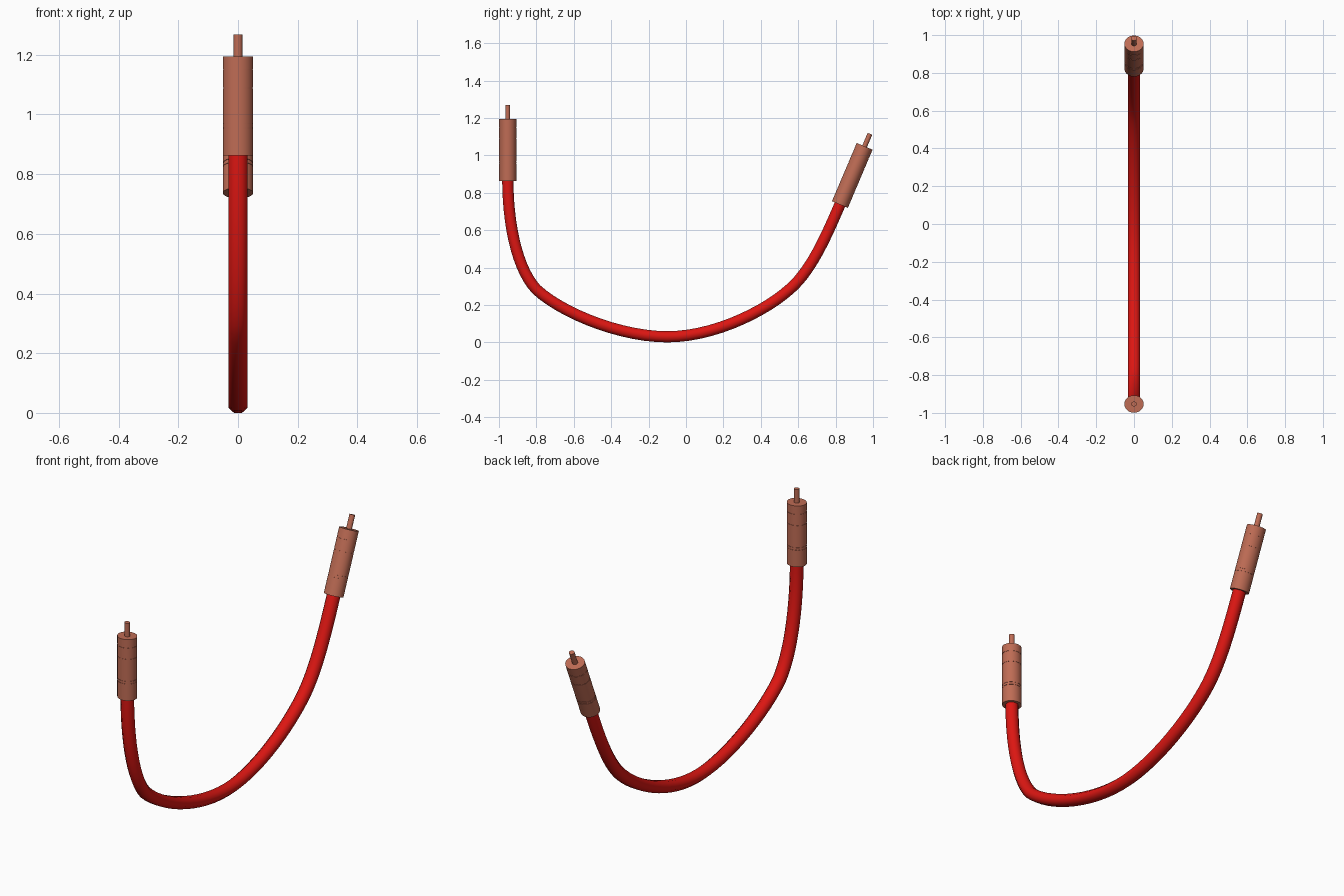
import bpy, bmesh, math
from mathutils import Vector
from mathutils.geometry import interpolate_bezier

if "Cube" in bpy.data.objects:
    bpy.data.objects.remove(bpy.data.objects["Cube"])


def material(name, rgb):
    m = bpy.data.materials.new(name)
    m.diffuse_color = (*rgb, 1)
    m.use_nodes = True
    m.node_tree.nodes["Principled BSDF"].inputs["Base Color"].default_value = m.diffuse_color
    return m


RED = material("red_rubber", (0.72, 0.008, 0.006))
COPPER = material("copper", (0.52, 0.15, 0.09))
X = Vector((1, 0, 0))


def loft(name, rings, sides, mat, angle):
    """Skin elliptical rings (centre, axis, x radius, in-plane radius) lying along the YZ plane."""
    bm = bmesh.new()
    loops = []
    for centre, axis, rx, rp in rings:
        side = axis.normalized().cross(X)
        loops.append([bm.verts.new(centre + X * rx * math.cos(a) + side * rp * math.sin(a))
                      for a in [(i + 0.5) * math.tau / sides for i in range(sides)]])
    for a, b in zip(loops, loops[1:]):
        for i in range(sides):
            j = (i + 1) % sides
            bm.faces.new((a[i], a[j], b[j], b[i]))
    bm.faces.new(loops[0])
    bm.faces.new(loops[-1])
    bmesh.ops.recalc_face_normals(bm, faces=bm.faces)
    mesh = bpy.data.meshes.new(name)
    bm.to_mesh(mesh)
    bm.free()
    mesh.materials.append(mat)
    ob = bpy.data.objects.new(name, mesh)
    bpy.context.collection.objects.link(ob)
    bpy.context.view_layer.objects.active = ob
    ob.select_set(True)
    bpy.ops.object.shade_smooth_by_angle(angle=math.radians(angle))
    ob.select_set(False)
    return ob


# Cable: hanging octagonal sweep, bezier pieces given as (y, z)
pieces = [
    ((-.953, .88), (-.953, .62), (-.90, .39), (-.80, .283)),
    ((-.80, .283), (-.66, .155), (-.35, .03), (-.10, .03)),
    ((-.10, .03), (.15, .03), (.42, .165), (.553, .283)),
    ((.553, .283), (.66, .375), (.735, .53), (.827, .747)),
]
path = []
for piece in pieces:
    pts = interpolate_bezier(*[Vector((0, y, z)) for y, z in piece], 14)
    path += pts if not path else pts[1:]
c = 1 / math.cos(math.pi / 8)
rings = []
for i, p in enumerate(path):
    axis = path[min(i + 1, len(path) - 1)] - path[max(i - 1, 0)]
    rings.append((p, axis, .0325 * c, .030 * c))
loft("cable", rings, 8, RED, 60)

# Plugs: sleeve with fine grooves, and a pin at the tip
GROOVES = (.093, .107, .227, .288)


def plug(name, base, tip_angle, length):
    axis = Vector((0, math.sin(tip_angle), math.cos(tip_angle)))
    base = Vector((0, *base))
    profile = [(0, 1)]
    for g in GROOVES:
        profile += [(g - .0015, 1), (g - .0015, .97), (g + .0015, .97), (g + .0015, 1)]
    profile.append((length, 1))
    loft(name + "_sleeve", [(base + axis * h, axis, .051 * s, .0463 * s) for h, s in profile],
         32, COPPER, 30)
    loft(name + "_pin", [(base + axis * h, axis, .0148, .0135) for h in (length - .02, length + .073)],
         16, COPPER, 30)


plug("left_plug", (-.953, .862), 0, .333)
plug("right_plug", (.823, .737), math.radians(23), .338)
